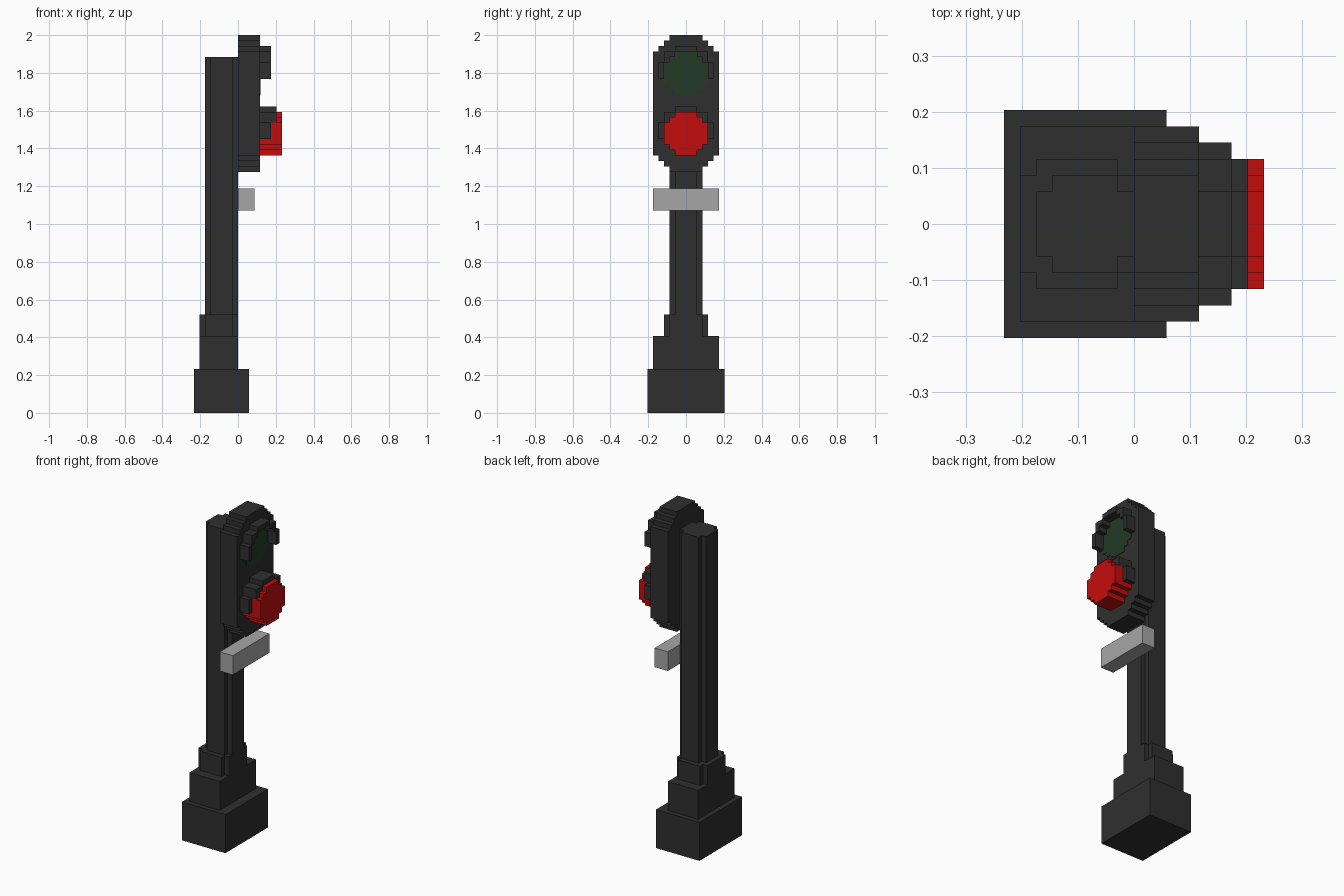
import bpy, bmesh
from mathutils import Vector

cube = bpy.data.objects.get("Cube")
if cube:
    bpy.data.objects.remove(cube, do_unlink=True)

U = 2 / 69  # size of one block


def material(name, rgb):
    m = bpy.data.materials.new(name)
    m.use_nodes = True
    col = (*rgb, 1)
    m.diffuse_color = col
    m.node_tree.nodes["Principled BSDF"].inputs["Base Color"].default_value = col
    return m


DARK = material("dark_grey", (0.028, 0.028, 0.028))
RED = material("signal_red", (0.55, 0.004, 0.004))
GREEN = material("unlit_green", (0.017, 0.042, 0.019))
GREY = material("light_grey", (0.38, 0.38, 0.38))


def finish(name, bm, mat):
    bmesh.ops.recalc_face_normals(bm, faces=bm.faces)
    me = bpy.data.meshes.new(name)
    bm.to_mesh(me)
    bm.free()
    me.materials.append(mat)
    ob = bpy.data.objects.new(name, me)
    bpy.context.collection.objects.link(ob)
    return ob


def boxes(name, mat, *specs):
    """Join boxes given as x0, x1, y0, y1, z0, z1 in blocks."""
    bm = bmesh.new()
    for x0, x1, y0, y1, z0, z1 in specs:
        vs = bmesh.ops.create_cube(bm, size=1)["verts"]
        for v in vs:
            v.co = Vector((x1 if v.co.x > 0 else x0,
                           y1 if v.co.y > 0 else y0,
                           z1 if v.co.z > 0 else z0)) * U
    return finish(name, bm, mat)


def stepped(name, mat, rows, start, end, axis):
    """Extrude a mirrored stepped outline; rows are (from, to, half width in y)."""
    side = [(w, t) for a, b, w in rows for t in (a, b)]
    outline = side + [(-w, t) for w, t in reversed(side)]
    bm = bmesh.new()
    if axis == "x":
        pts = [Vector((start, w, t)) for w, t in outline]
        move = Vector((end - start, 0, 0))
    else:
        pts = [Vector((t, w, start)) for w, t in outline]
        move = Vector((0, 0, end - start))
    face = bm.faces.new([bm.verts.new(p * U) for p in pts])
    ext = bmesh.ops.extrude_face_region(bm, geom=[face], use_keep_orig=True)
    moved = [g for g in ext["geom"] if isinstance(g, bmesh.types.BMVert)]
    bmesh.ops.translate(bm, verts=moved, vec=move * U)
    return finish(name, bm, mat)


def disc_rows(c):
    return [(c - 4, c - 3, 2), (c - 3, c - 2, 3), (c - 2, c + 2, 4),
            (c + 2, c + 3, 3), (c + 3, c + 4, 2)]


def visor(name, c, crown_x):
    """Stepped hood over a lamp centred at height c."""
    specs = [(4, crown_x, -2, 2, c + 4, c + 5)]
    for y0, y1, z0, z1, x1 in ((2, 4, 3, 4, crown_x), (3, 4, 2, 3, crown_x),
                               (4, 5, -1, 2, 6)):
        specs.append((4, x1, y0, y1, c + z0, c + z1))
        specs.append((4, x1, -y1, -y0, c + z0, c + z1))
    return boxes(name, DARK, *specs)


# Base and post
boxes("base", DARK, (-8, 2, -7, 7, 0, 8))
boxes("base_step", DARK, (-7, 0, -6, 6, 8, 14))
stepped("post_collar", DARK, [(-7, -6, 3), (-6, -1, 4), (-1, 0, 3)], 14, 18, "z")
stepped("post", DARK, [(-6, -5, 2), (-5, -1, 3), (-1, 0, 2)], 18, 65, "z")

# Plate below the signal head
boxes("number_plate", GREY, (0, 3, -6, 6, 37, 41))

# Signal head with rounded ends
stepped("signal_head", DARK,
        [(44, 45, 3), (45, 46, 4), (46, 47, 5), (47, 66, 6),
         (66, 67, 5), (67, 68, 4), (68, 69, 3)], 0, 4, "x")

# Lamps and hoods
stepped("green_lamp", GREEN, disc_rows(62), 4, 4.1, "x")
stepped("red_lamp", RED, disc_rows(51), 4, 8, "x")
visor("upper_visor", 62, 6)
visor("lower_visor", 51, 7)
